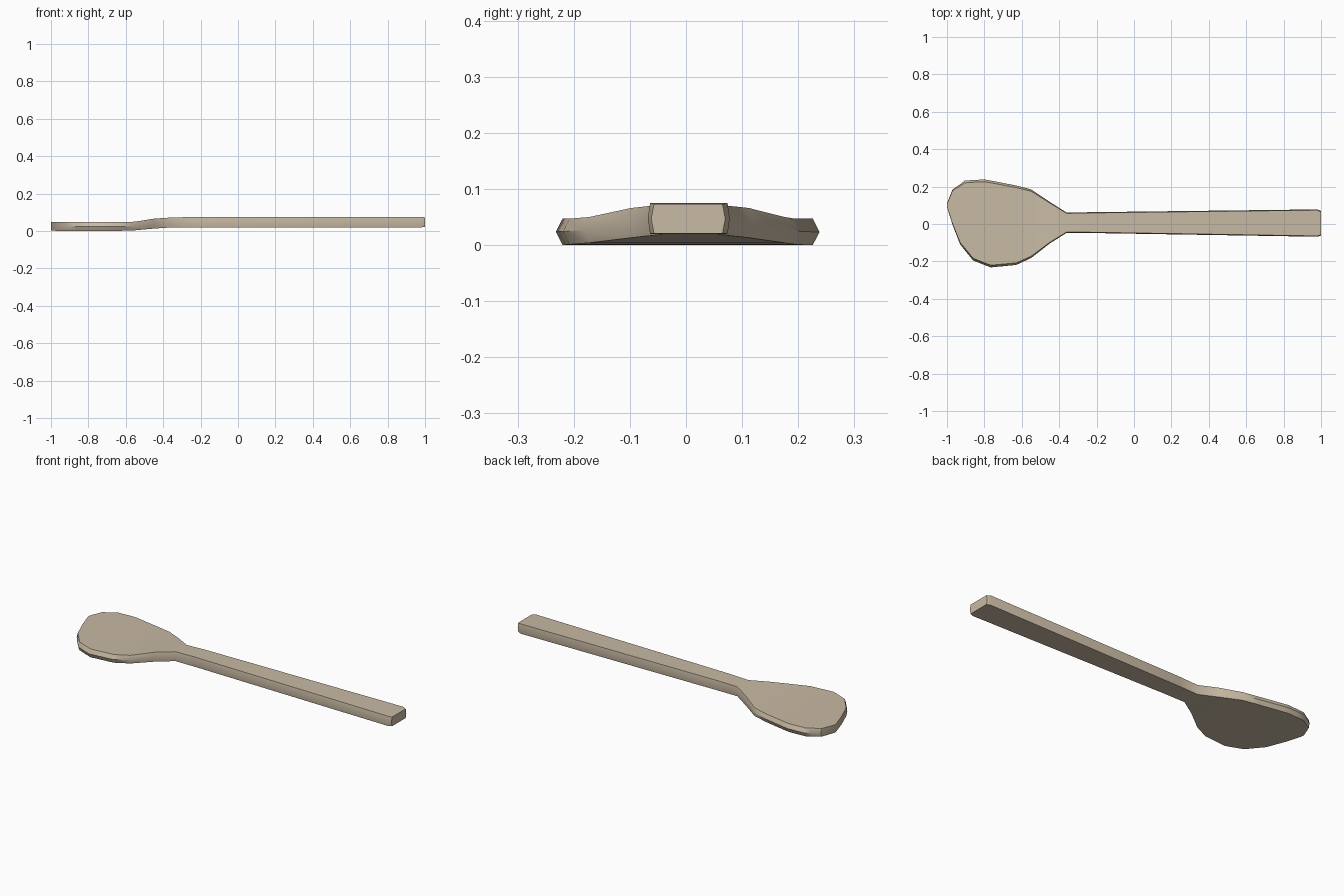
import bpy, bmesh, math

# Stations along the spoon: x, low y, high y, bottom z, top z, edge inset
stations = [
    (-1.00, 0.090, 0.110, 0.003, 0.047, 0.003),
    (-0.97, -0.005, 0.185, 0.001, 0.047, 0.006),
    (-0.93, -0.108, 0.212, 0.000, 0.047, 0.010),
    (-0.905, -0.140, 0.232, 0.000, 0.047, 0.012),
    (-0.86, -0.195, 0.235, 0.000, 0.047, 0.012),
    (-0.80, -0.219, 0.238, 0.000, 0.047, 0.012),
    (-0.765, -0.232, 0.232, 0.000, 0.047, 0.012),
    (-0.63, -0.219, 0.206, 0.001, 0.047, 0.011),
    (-0.55, -0.182, 0.185, 0.004, 0.050, 0.010),
    (-0.45, -0.104, 0.118, 0.013, 0.066, 0.006),
    (-0.36, -0.047, 0.061, 0.019, 0.072, 0.004),
    (-0.24, -0.048, 0.063, 0.020, 0.075, 0.004),
    (0.98, -0.068, 0.078, 0.020, 0.075, 0.004),
    (1.00, -0.062, 0.070, 0.021, 0.073, 0.005),
]

wood = bpy.data.materials.new("pale wood")
wood.diffuse_color = (0.58, 0.49, 0.37, 1)

# Six-sided cross-sections lofted into one body, pointed at the sides
bm = bmesh.new()
rings = []
for x, lo, hi, zb, zt, d in stations:
    zm = (zb + zt) / 2
    section = [(lo + d, zb), (hi - d, zb), (hi, zm),
               (hi - d, zt), (lo + d, zt), (lo, zm)]
    rings.append([bm.verts.new((x, y, z)) for y, z in section])
for a, b in zip(rings, rings[1:]):
    for i in range(6):
        j = (i + 1) % 6
        bm.faces.new((a[i], a[j], b[j], b[i]))
bm.faces.new(rings[0])
bm.faces.new(rings[-1])
bmesh.ops.recalc_face_normals(bm, faces=bm.faces)

mesh = bpy.data.meshes.new("wooden_spoon")
bm.to_mesh(mesh)
bm.free()
mesh.materials.append(wood)
spoon = bpy.data.objects.new("wooden_spoon", mesh)
bpy.context.collection.objects.link(spoon)

# Smooth rim with crisp top and bottom edges
bpy.context.view_layer.objects.active = spoon
spoon.select_set(True)
bpy.ops.object.shade_smooth_by_angle(angle=math.radians(35))
